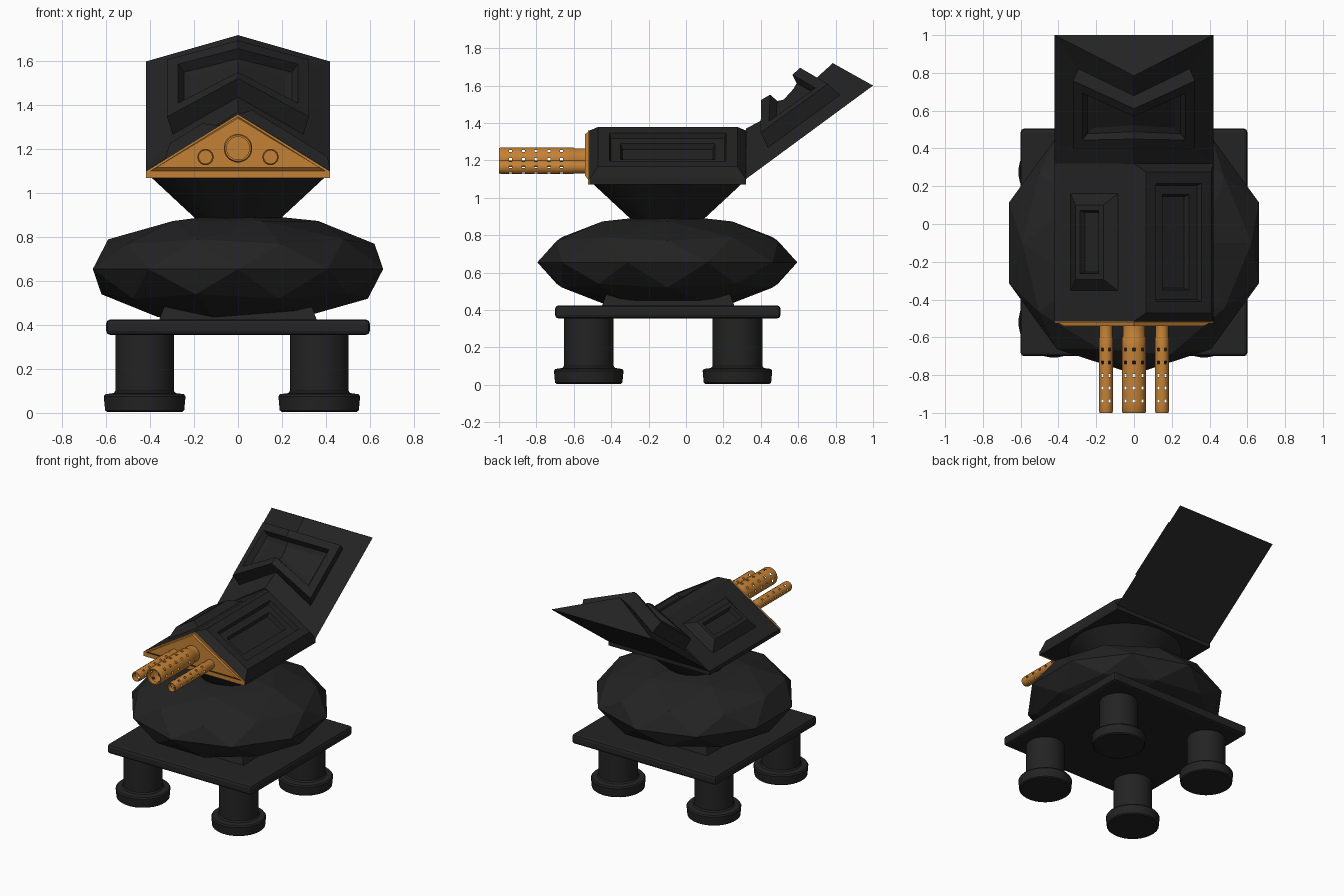
import bpy, bmesh, math
from mathutils import Vector, Matrix

if "Cube" in bpy.data.objects:
    bpy.data.objects.remove(bpy.data.objects["Cube"])


def material(name, rgb):
    m = bpy.data.materials.new(name)
    m.use_nodes = True
    m.diffuse_color = (*rgb, 1)
    m.node_tree.nodes["Principled BSDF"].inputs["Base Color"].default_value = (*rgb, 1)
    return m


BLACK = material("matte black", (0.017, 0.017, 0.017))
ORANGE = material("copper orange", (0.55, 0.22, 0.036))


def finish(name, bm, mat, smooth=False):
    bmesh.ops.recalc_face_normals(bm, faces=bm.faces)
    mesh = bpy.data.meshes.new(name)
    bm.to_mesh(mesh)
    bm.free()
    mesh.materials.append(mat)
    ob = bpy.data.objects.new(name, mesh)
    bpy.context.collection.objects.link(ob)
    if smooth:
        bpy.ops.object.select_all(action="DESELECT")
        ob.select_set(True)
        bpy.context.view_layer.objects.active = ob
        bpy.ops.object.shade_smooth_by_angle(angle=math.radians(35))
    return ob


def loft(section_a, section_b):
    """Closed solid between two matching outlines."""
    bm = bmesh.new()
    a = [bm.verts.new(p) for p in section_a]
    b = [bm.verts.new(p) for p in section_b]
    bm.faces.new(a)
    bm.faces.new(b)
    for i in range(len(a)):
        j = (i + 1) % len(a)
        bm.faces.new((a[i], a[j], b[j], b[i]))
    bmesh.ops.recalc_face_normals(bm, faces=bm.faces)
    return bm


def panel(bm, faces, steps):
    """Inset a face region repeatedly with (thickness, depth) steps."""
    for thickness, depth in steps:
        bmesh.ops.inset_region(bm, faces=faces, thickness=thickness, depth=depth,
                               use_even_offset=True, use_boundary=True)
        bm.normal_update()


def roof(bm, side):
    return [f for f in bm.faces if f.normal.z > 0.2 and f.normal.x * side > 0.2]


def lathe(name, profile, place, mat, segs=32, skip=lambda i, j: False, cap=True):
    """Revolve (radius, height) points, leaving out skipped quads."""
    bm = bmesh.new()
    rings = []
    for r, z in profile:
        angles = [2 * math.pi * (j - 0.5) / segs for j in range(segs)]
        rings.append([bm.verts.new((r * math.cos(t), r * math.sin(t), z)) for t in angles])
    for i in range(len(rings) - 1):
        for j in range(segs):
            if not skip(i, j):
                k = (j + 1) % segs
                bm.faces.new((rings[i][j], rings[i][k], rings[i + 1][k], rings[i + 1][j]))
    if cap:
        bm.faces.new(rings[0])
        bm.faces.new(rings[-1])
    bmesh.ops.transform(bm, matrix=place, verts=bm.verts)
    return finish(name, bm, mat, True)


def rect(x, y0, y1, z):
    return [(-x, y0, z), (x, y0, z), (x, y1, z), (-x, y1, z)]


# Four legs with flared feet
leg_profile = [(0.172, 0.005), (0.181, 0.012), (0.187, 0.075), (0.18, 0.085),
               (0.142, 0.09), (0.134, 0.1), (0.134, 0.37)]
for side, x in (("right", -0.425), ("left", 0.37)):
    for end, y in (("front", -0.52), ("back", 0.275)):
        lathe(f"{end}_{side}_leg", leg_profile, Matrix.Translation((x, y, 0)), BLACK)

# Base plate with softened edges, and pedestal
plate = finish("base_plate", loft(rect(0.6, -0.7, 0.505, 0.355), rect(0.6, -0.7, 0.505, 0.425)), BLACK)
bevel = plate.modifiers.new("soft_edges", "BEVEL")
bevel.width = 0.018
bevel.segments = 2
finish("pedestal", loft(rect(0.36, -0.45, 0.26, 0.42), rect(0.33, -0.42, 0.23, 0.5)), BLACK)

# Faceted squashed body
bm = bmesh.new()
bmesh.ops.create_icosphere(bm, subdivisions=2, radius=1)
bmesh.ops.scale(bm, vec=(0.695, 0.695, 0.257), verts=bm.verts)
bmesh.ops.translate(bm, vec=(0, -0.1, 0.655), verts=bm.verts)
finish("faceted_body", bm, BLACK)

# Flared neck
lathe("neck", [(0.2, 0.87), (0.2, 0.89), (0.4, 1.075)], Matrix.Translation((0, -0.1, 0)), BLACK)


# Gabled head
def gable(y):
    return [(-0.42, y, 1.07), (0.42, y, 1.07), (0.42, y, 1.1), (0, y, 1.36), (-0.42, y, 1.1)]


bm = loft(gable(-0.515), gable(0.32))
left_roof, right_roof = roof(bm, 1), roof(bm, -1)
# left roof: raised pad with stepped recess
panel(bm, left_roof, [(0.045, 0.05), (0.06, 0), (0.01, -0.03), (0.05, 0), (0.01, -0.03)])
# right roof: shorter raised block with recess
panel(bm, right_roof, [(0.1, 0)])
for v in right_roof[0].verts:
    v.co.y = -0.09 + (v.co.y + 0.09) * 0.81
bm.normal_update()
panel(bm, right_roof, [(0.06, 0.05), (0.03, 0), (0.01, -0.03)])
finish("head", bm, BLACK)

# Raised rear wing with framed recess across its ridge
bm = loft([(-0.42, 0.32, 1.1), (0.42, 0.32, 1.1), (0, 0.32, 1.37)],
          [(-0.42, 1.0, 1.6), (0.42, 1.0, 1.6), (0, 0.785, 1.72)])
panel(bm, [f for f in bm.faces if f.normal.z > 0.2 and abs(f.normal.x) > 0.2],
      [(0.14, 0), (0.012, 0.09), (0.055, 0), (0.01, -0.045), (0.03, -0.01)])
finish("rear_wing", bm, BLACK)

# Copper face plate with raised triangle
finish("face_plate", loft(gable(-0.525), gable(-0.514)), ORANGE)


def triangle(y, s):
    return [(-0.4 * s, y, 1.1 + 0.25 * (1 - s)), (0.4 * s, y, 1.1 + 0.25 * (1 - s)),
            (0, y, 1.35 - 0.12 * (1 - s))]


finish("face_triangle", loft(triangle(-0.524, 1), triangle(-0.54, 0.93)), ORANGE)


# Perforated barrels
def barrel(name, x, z, r, segs):
    profile = [(r * 0.92, 0), (r * 0.92, 0.06), (r, 0.07)]
    for k in range(5):
        mid = 0.13 + k * 0.068
        profile += [(r, mid - 0.008), (r, mid + 0.008)]
    profile += [(r, 0.455), (r * 0.92, 0.465), (r * 0.8, 0.465), (r * 0.8, 0.43)]
    holes = range(3, 12, 2)
    place = Matrix.Translation((x, -0.535, z)) @ Matrix.Rotation(math.pi / 2, 4, "X")
    lathe(name, profile, place, ORANGE, segs,
          lambda i, j: i in holes and j % 3 == 0, cap=False)


barrel("middle_barrel", 0, 1.205, 0.065, 24)
for side, x in (("right", -0.148), ("left", 0.148)):
    barrel(f"{side}_barrel", x, 1.165, 0.037, 18)
